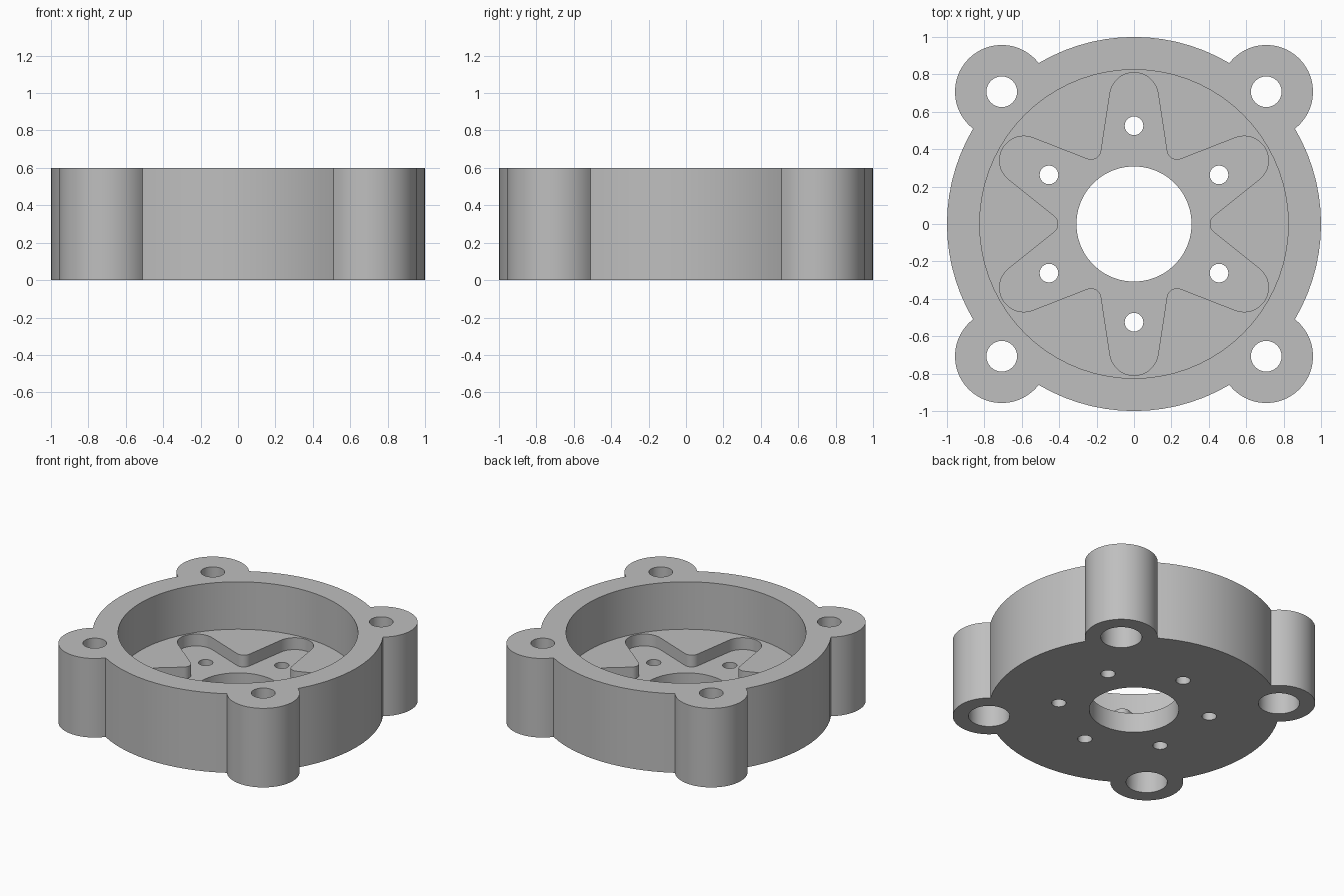
import bpy, bmesh
from math import sin, cos, radians

if "Cube" in bpy.data.objects:
    bpy.data.objects.remove(bpy.data.objects["Cube"])

HEIGHT, FLOOR, POCKET = 0.6, 0.24, 0.15


def arc(cx, cy, r, a0, a1, n, closed_end=True):
    """Points on an arc, angles in degrees."""
    steps = n if closed_end else n + 1
    return [(cx + r * cos(radians(a0 + (a1 - a0) * i / n)),
             cy + r * sin(radians(a0 + (a1 - a0) * i / n)))
            for i in range(steps if not closed_end else n + 1)]


def circle(cx, cy, r, n):
    return arc(cx, cy, r, 0, 360, n)[:-1]


def polar(r, a):
    return r * cos(radians(a)), r * sin(radians(a))


def prism(name, outline, z0, z1):
    """Extrude a counter-clockwise outline between two heights."""
    bm = bmesh.new()
    low = [bm.verts.new((x, y, z0)) for x, y in outline]
    high = [bm.verts.new((x, y, z1)) for x, y in outline]
    bm.faces.new(low[::-1])
    bm.faces.new(high)
    n = len(low)
    for i in range(n):
        j = (i + 1) % n
        bm.faces.new((low[i], low[j], high[j], high[i]))
    mesh = bpy.data.meshes.new(name)
    bm.to_mesh(mesh)
    bm.free()
    obj = bpy.data.objects.new(name, mesh)
    bpy.context.collection.objects.link(obj)
    return obj


# Round body outline with four bolt ears
outline = []
for k in range(4):
    a = 45 + 90 * k
    outline += arc(*polar(1, a), 0.25, a - 97.18, a + 97.18, 32)
    outline += arc(0, 0, 1, a + 14.36, a + 75.64, 14)[1:-1]
housing = prism("housing", outline, 0, HEIGHT)

# Six-armed pocket outline: rounded tips joined by small fillets
star = []
for k in range(6):
    a = 30 + 60 * k
    star += arc(*polar(0.68, a), 0.13, a - 81, a + 81, 16)
    b = a + 30
    star += arc(*polar(0.46, b), 0.055, b + 230.9, b + 129.1, 8)

# Cutters: cavity, star pocket, centre bore, horn holes, bolt holes
cutters = [
    prism("cavity_cutter", circle(0, 0, 0.825, 72), FLOOR, 1),
    prism("star_cutter", star, POCKET, 0.5),
    prism("bore_cutter", circle(0, 0, 0.308, 48), -0.2, 0.4),
]
for k in range(6):
    cutters.append(prism("small_hole_cutter",
                         circle(*polar(0.525, 30 + 60 * k), 0.05, 24), -0.2, 0.4))
for k in range(4):
    x, y = polar(1, 45 + 90 * k)
    cutters.append(prism("bolt_hole_cutter", circle(x, y, 0.082, 32), -0.2, 1))
    cutters.append(prism("counterbore_cutter", circle(x, y, 0.142, 32), -0.2, 0.3))

for c in cutters:
    c.hide_render = True
    mod = housing.modifiers.new("cut", 'BOOLEAN')
    mod.operation, mod.solver, mod.object = 'DIFFERENCE', 'EXACT', c

# Bake the cuts and discard the cutters
dg = bpy.context.evaluated_depsgraph_get()
mesh = bpy.data.meshes.new_from_object(housing.evaluated_get(dg))
housing.modifiers.clear()
housing.data = mesh
mesh.name = "housing"
for c in cutters:
    bpy.data.objects.remove(c)

# Smooth walls with crisp edges
mesh.shade_smooth()
mesh.set_sharp_from_angle(angle=radians(30))

# Plain grey finish
grey = bpy.data.materials.new("grey")
grey.diffuse_color = (0.52, 0.52, 0.52, 1)
grey.use_nodes = True
grey.node_tree.nodes["Principled BSDF"].inputs["Base Color"].default_value = grey.diffuse_color
mesh.materials.clear()
mesh.materials.append(grey)
